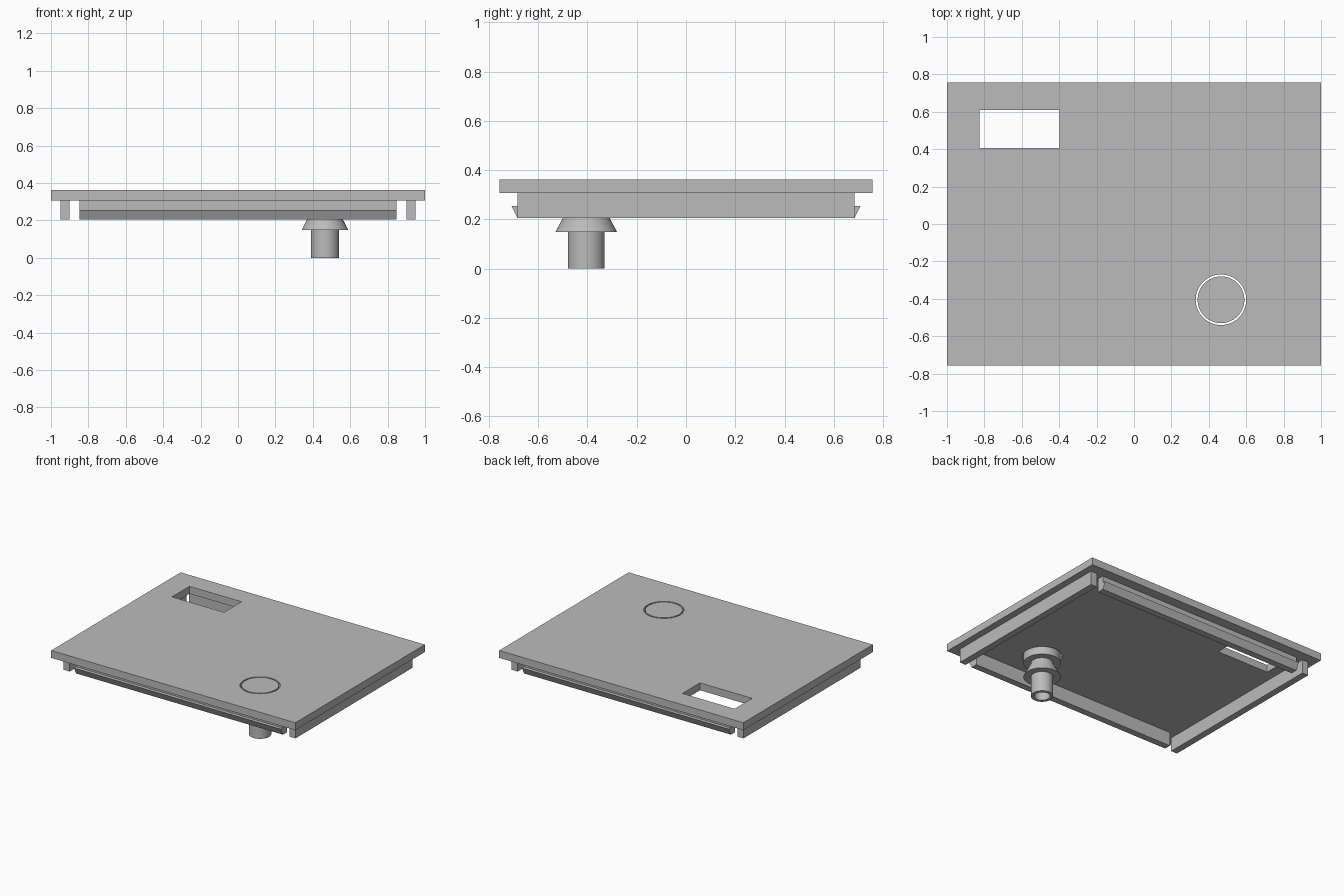
import bpy, bmesh, math

if "Cube" in bpy.data.objects:
    bpy.data.objects.remove(bpy.data.objects["Cube"], do_unlink=True)

grey = bpy.data.materials.new("plain grey")
grey.use_nodes = True
colour = (0.5, 0.5, 0.5, 1)
grey.diffuse_color = colour
grey.node_tree.nodes["Principled BSDF"].inputs["Base Color"].default_value = colour

TOP, UNDER, RAIL_LOW = 0.362, 0.307, 0.205
BUTTON_X, BUTTON_Y = 0.465, -0.405


def finish(name, bm):
    bmesh.ops.recalc_face_normals(bm, faces=bm.faces)
    mesh = bpy.data.meshes.new(name)
    bm.to_mesh(mesh)
    bm.free()
    mesh.materials.append(grey)
    obj = bpy.data.objects.new(name, mesh)
    bpy.context.collection.objects.link(obj)
    return obj


def box(name, x0, x1, y0, y1, z0, z1):
    bm = bmesh.new()
    bmesh.ops.create_cube(bm, size=1)
    for v in bm.verts:
        v.co = (x1 if v.co.x > 0 else x0, y1 if v.co.y > 0 else y0, z1 if v.co.z > 0 else z0)
    return finish(name, bm)


def extrude_x(name, profile, half):
    """Extrude a (y, z) outline along x."""
    bm = bmesh.new()
    face = bm.faces.new([bm.verts.new((-half, y, z)) for y, z in profile])
    out = bmesh.ops.extrude_face_region(bm, geom=[face])["geom"]
    verts = [v for v in out if isinstance(v, bmesh.types.BMVert)]
    bmesh.ops.translate(bm, verts=verts, vec=(2 * half, 0, 0))
    return finish(name, bm)


def lathe(name, profile, x, y, steps=64):
    """Spin an (r, z) outline about a vertical axis."""
    bm = bmesh.new()
    verts = [bm.verts.new((r, 0, z)) for r, z in profile]
    edges = [bm.edges.new(pair) for pair in zip(verts, verts[1:])]
    bmesh.ops.spin(bm, geom=verts + edges, cent=(0, 0, 0), axis=(0, 0, 1),
                   angle=2 * math.pi, steps=steps, use_duplicate=False)
    bmesh.ops.remove_doubles(bm, verts=bm.verts, dist=0.0001)
    bmesh.ops.translate(bm, verts=bm.verts, vec=(x, y, 0))
    return finish(name, bm)


def select_only(obj):
    bpy.ops.object.select_all(action='DESELECT')
    obj.select_set(True)
    bpy.context.view_layer.objects.active = obj


def smooth(obj):
    select_only(obj)
    bpy.ops.object.shade_smooth_by_angle(angle=math.radians(30))


# Cover plate with a window and a round button hole
plate = box("cover_plate", -1, 1, -0.757, 0.757, UNDER, TOP)
window = box("window_cutter", -0.825, -0.398, 0.405, 0.61, 0.2, 0.5)
hole = lathe("button_hole_cutter", [(0, 0.2), (0.135, 0.2), (0.135, 0.5), (0, 0.5)],
             BUTTON_X, BUTTON_Y)
for cutter in (window, hole):
    mod = plate.modifiers.new("cut", 'BOOLEAN')
    mod.operation = 'DIFFERENCE'
    mod.solver = 'EXACT'
    mod.object = cutter
    select_only(plate)
    bpy.ops.object.modifier_apply(modifier=mod.name)
    bpy.data.objects.remove(cutter, do_unlink=True)
smooth(plate)

# Side rails
for name, s in (("left_rail", 1), ("right_rail", -1)):
    inner, outer = sorted((s * 0.9, s * 0.95))
    box(name, inner, outer, -0.684, 0.684, RAIL_LOW, UNDER)

# Front and back rails with a wedge-shaped snap lip
lip_profile = [(0.635, UNDER), (0.684, UNDER), (0.684, 0.255), (0.709, 0.255),
               (0.684, RAIL_LOW), (0.635, RAIL_LOW)]
for name, s in (("back_snap_rail", 1), ("front_snap_rail", -1)):
    extrude_x(name, [(s * y, z) for y, z in lip_profile], 0.847)

# Push button: cap, retaining cone and hollow stem
button = lathe("push_button",
               [(0, TOP), (0.125, TOP), (0.125, 0.255), (0.075, 0.255), (0.075, 0.245),
                (0.125, 0.148), (0.075, 0.148), (0.075, 0), (0.053, 0), (0.053, 0.1), (0, 0.1)],
               BUTTON_X, BUTTON_Y)
smooth(button)
